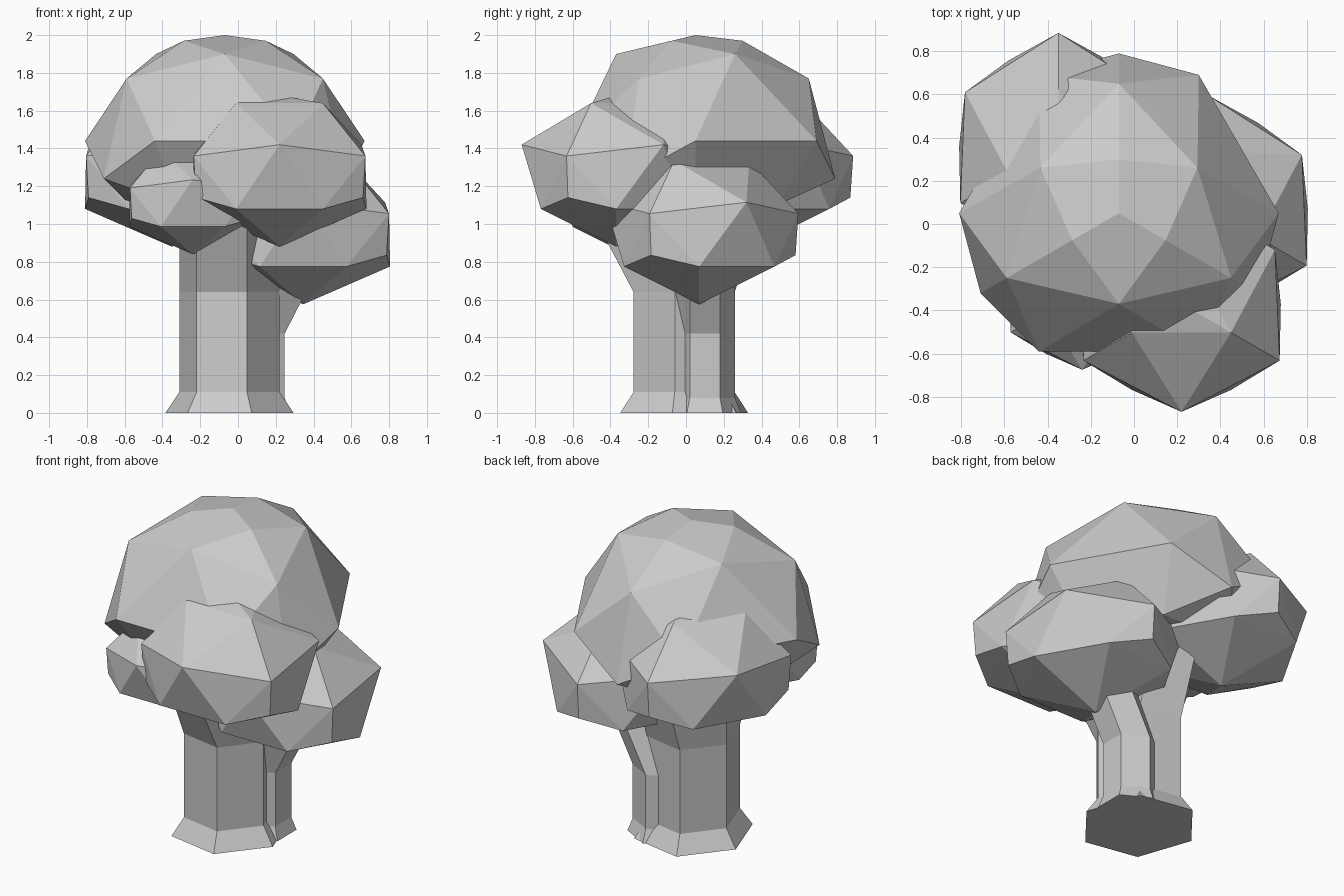
import bpy, bmesh
from math import radians, cos, sin
from mathutils import Vector

cube = bpy.data.objects.get("Cube")
if cube:
    bpy.data.objects.remove(cube, do_unlink=True)

grey = bpy.data.materials.new("plain_grey")
grey.use_nodes = True
grey.diffuse_color = (0.6, 0.6, 0.6, 1)
grey.node_tree.nodes["Principled BSDF"].inputs["Base Color"].default_value = (0.6, 0.6, 0.6, 1)


def finish(name, bm):
    """Turn a bmesh into a flat shaded object."""
    bmesh.ops.recalc_face_normals(bm, faces=bm.faces)
    mesh = bpy.data.meshes.new(name)
    bm.to_mesh(mesh)
    bm.free()
    mesh.materials.append(grey)
    obj = bpy.data.objects.new(name, mesh)
    bpy.context.collection.objects.link(obj)


def foliage(name, centre, rings, scale=1.0):
    """Faceted clump: hull of rings given as (count, start angle, radius, height)."""
    bm = bmesh.new()
    for count, start, radius, z in rings:
        for i in range(count):
            a = radians(start + 360 * i / count)
            p = Vector((radius * cos(a), radius * sin(a), z)) * scale
            bm.verts.new(p + Vector(centre))
    hull = bmesh.ops.convex_hull(bm, input=bm.verts)
    loose = {g for g in hull["geom_interior"] + hull["geom_unused"]
             if isinstance(g, bmesh.types.BMVert)}
    bmesh.ops.delete(bm, geom=list(loose), context="VERTS")
    finish(name, bm)


def loft(name, sections, turn, sides=6):
    """Branch through sections given as (x, y, z, radius x, radius y)."""
    bm = bmesh.new()
    loops = []
    for x, y, z, rx, ry in sections:
        angles = [radians(turn + 360 * i / sides) for i in range(sides)]
        loops.append([bm.verts.new((x + rx * cos(a), y + ry * sin(a), z)) for a in angles])
    for low, high in zip(loops, loops[1:]):
        for i in range(sides):
            j = (i + 1) % sides
            bm.faces.new((low[i], low[j], high[j], high[i]))
    bm.faces.new(loops[0][::-1])
    bm.faces.new(loops[-1])
    finish(name, bm)


# Crown
foliage("crown", (-0.07, 0.05, 0), [
    (1, 0, 0, 2.0), (3, 90, 0.25, 1.97), (3, -90, 0.42, 1.90), (3, 90, 0.60, 1.77),
    (6, 0, 0.74, 1.44), (3, 90, 0.74, 1.24), (6, 0, 0.5, 1.1)])

# Lower clumps share one shape, measured from the bottom tip
clump = [(1, 0, 0, 0), (6, 0, 0.46, 0.2), (3, 90, 0.51, 0.26), (3, 90, 0.525, 0.48),
         (3, -90, 0.5, 0.54), (3, 90, 0.265, 0.76), (1, 0, 0, 0.8)]
for name, centre, scale in [
        ("front_clump", (0.22, -0.37, 0.88), 1),
        ("left_clump", (0.345, 0.07, 0.575), 1),
        ("back_clump", (-0.35, 0.36, 0.88), 1),
        ("small_front_clump", (-0.24, -0.31, 0.84), 0.73)]:
    foliage(name, centre, clump, scale)

# Trunk with flared foot, leaning forward at the top
loft("trunk", [
    (-0.045, -0.01, 0, 0.345, 0.36), (-0.045, -0.01, 0.11, 0.27, 0.285),
    (-0.045, -0.01, 0.64, 0.27, 0.285), (-0.045, -0.05, 1.1, 0.27, 0.5)], -10)

# Side branch
loft("side_branch", [
    (0.1, 0.1, 0, 0.2, 0.19), (0.1, 0.1, 0.08, 0.17, 0.16),
    (0.1, 0.1, 0.42, 0.17, 0.16), (0.27, 0.1, 0.75, 0.17, 0.16)], 30)
